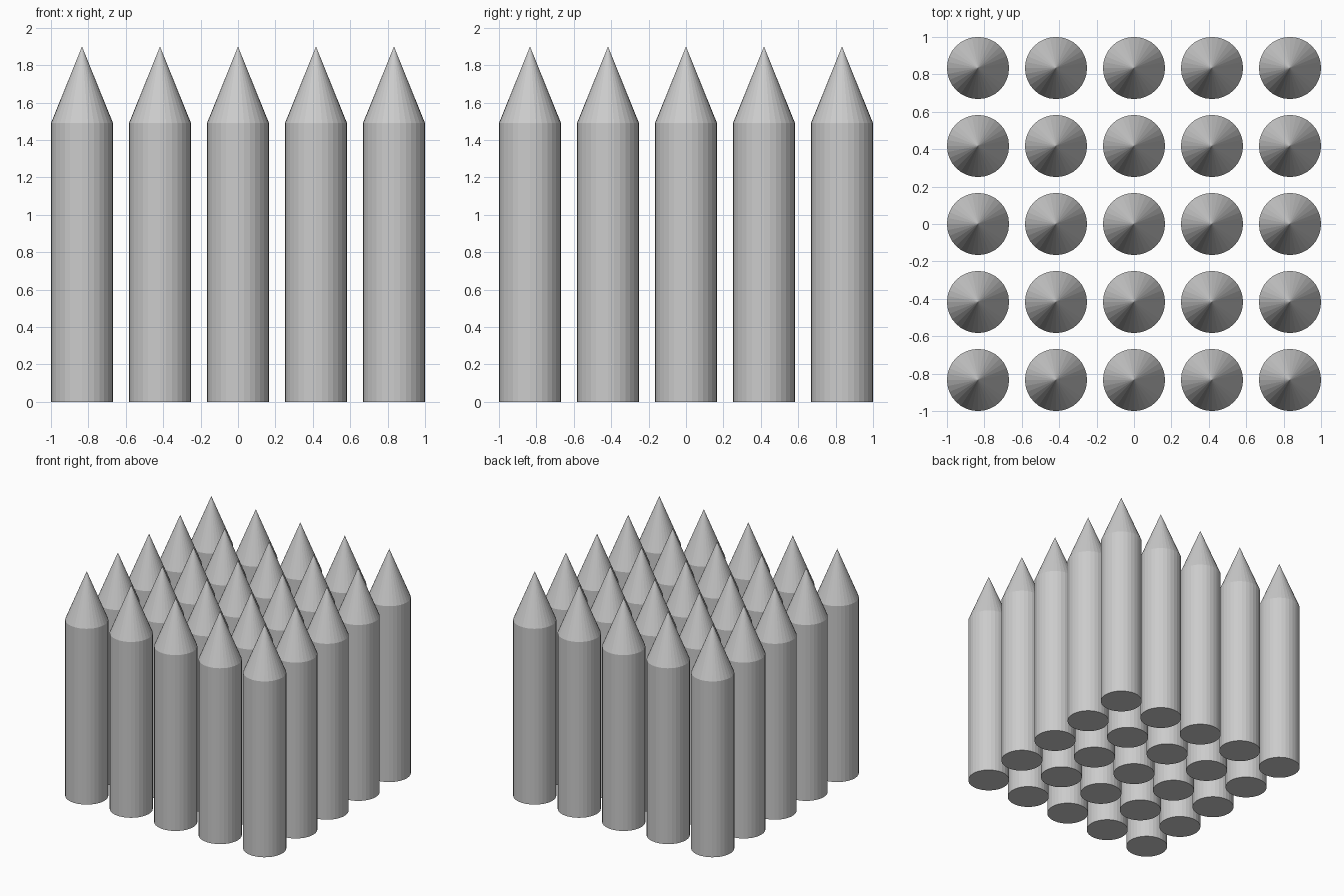
import bpy
import bmesh
import math

if "Cube" in bpy.data.objects:
    bpy.data.objects.remove(bpy.data.objects["Cube"])

COUNT = 5        # posts per row and per column
PITCH = 0.417    # distance between post axes
RADIUS = 0.166
SHOULDER = 1.49  # top of the straight shaft
TIP = 1.90
SIDES = 32


def make_post_mesh():
    """Pointed post: capped round shaft with a cone drawn to a tip."""
    bm = bmesh.new()
    base = bmesh.ops.create_circle(bm, cap_ends=True, segments=SIDES, radius=RADIUS)["verts"]
    rim_edges = list({e for v in base for e in v.link_edges})
    # Straight shaft
    ext = bmesh.ops.extrude_edge_only(bm, edges=rim_edges)["geom"]
    top = [g for g in ext if isinstance(g, bmesh.types.BMVert)]
    bmesh.ops.translate(bm, verts=top, vec=(0, 0, SHOULDER))
    # Conical point
    tip = bm.verts.new((0, 0, TIP))
    for e in [g for g in ext if isinstance(g, bmesh.types.BMEdge)]:
        if all(v in top for v in e.verts):
            bm.faces.new((e.verts[0], e.verts[1], tip))
    bmesh.ops.recalc_face_normals(bm, faces=bm.faces)
    mesh = bpy.data.meshes.new("pointed_post")
    bm.to_mesh(mesh)
    bm.free()
    return mesh


# Square grid of identical posts sharing one mesh
post_mesh = make_post_mesh()
offset = (COUNT - 1) / 2
for row in range(COUNT):
    for col in range(COUNT):
        post = bpy.data.objects.new(f"pointed_post_{row + 1}_{col + 1}", post_mesh)
        post.location = ((col - offset) * PITCH, (row - offset) * PITCH, 0)
        bpy.context.collection.objects.link(post)
